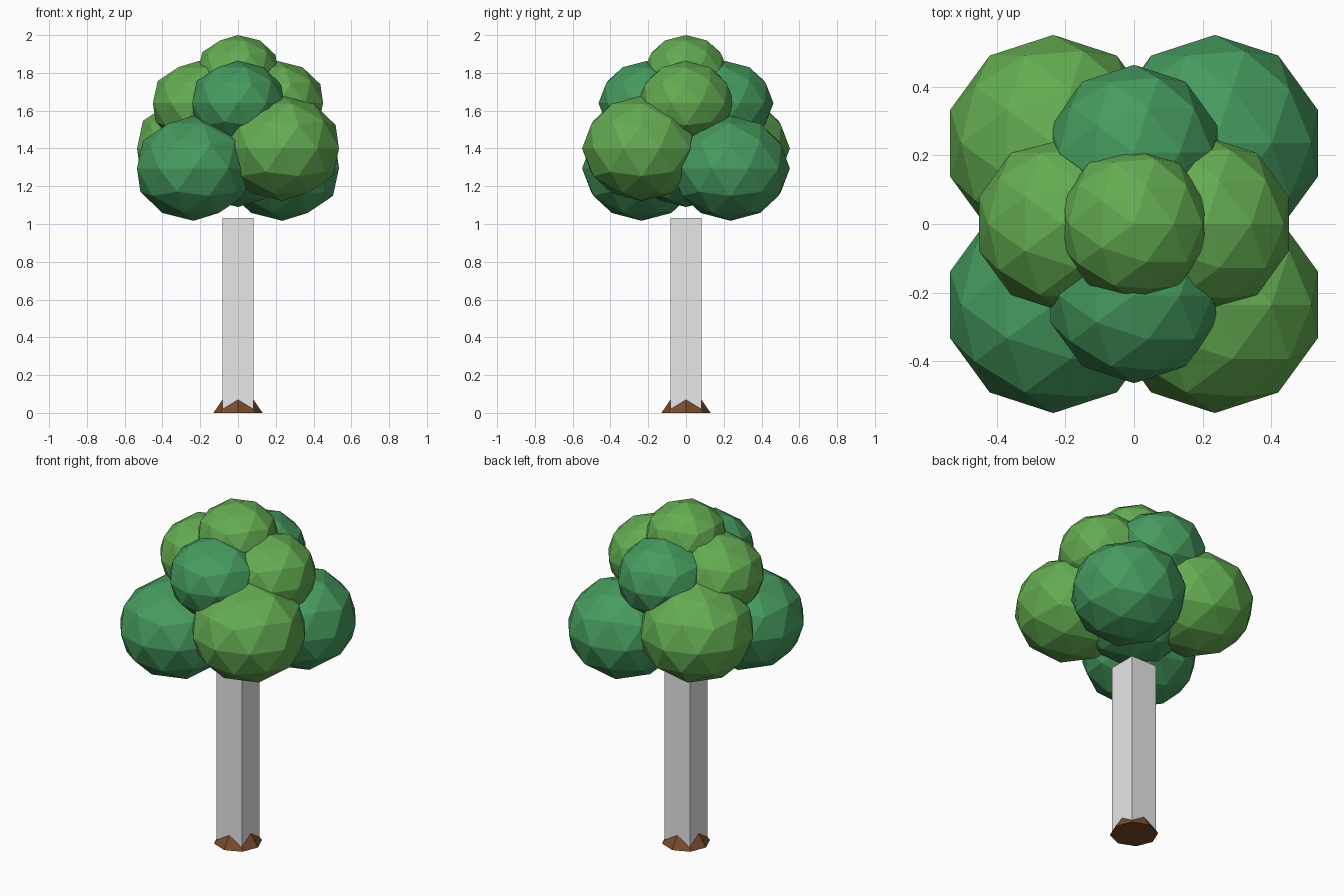
import bpy

if "Cube" in bpy.data.objects:
    bpy.data.objects.remove(bpy.data.objects["Cube"])


def material(name, rgb):
    mat = bpy.data.materials.new(name)
    mat.diffuse_color = (*rgb, 1.0)
    mat.use_nodes = True
    mat.node_tree.nodes["Principled BSDF"].inputs["Base Color"].default_value = mat.diffuse_color
    return mat


light = material("light_leaf_green", (0.127, 0.413, 0.084))
dark = material("dark_leaf_green", (0.061, 0.328, 0.114))
grey = material("pale_trunk", (0.8, 0.8, 0.8))
brown = material("earth_brown", (0.195, 0.07, 0.025))


def finish(name, mat):
    obj = bpy.context.object
    obj.name = name
    obj.data.materials.append(mat)
    return obj


def leaf_ball(name, location, radius, height, mat):
    """Faceted foliage clump, slightly squashed in z."""
    bpy.ops.mesh.primitive_ico_sphere_add(subdivisions=2, radius=1, location=location)
    obj = finish(name, mat)
    for v in obj.data.vertices:
        v.co.x *= radius
        v.co.y *= radius
        v.co.z *= height


# Square trunk
bpy.ops.mesh.primitive_cube_add(size=1, location=(0, 0, 0.517))
trunk = finish("trunk", grey)
for v in trunk.data.vertices:
    v.co.x *= 0.165
    v.co.y *= 0.165
    v.co.z *= 1.03

# Eight-sided mound of earth around the foot of the trunk
bpy.ops.mesh.primitive_cone_add(vertices=8, radius1=0.13, radius2=0, depth=0.19,
                                location=(0, 0, 0.095))
finish("earth_mound", brown)

# Lower ring: diagonal clumps, alternating colour and height
for sx in (-1, 1):
    for sy in (-1, 1):
        same = sx == sy
        leaf_ball("lower_foliage", (0.235 * sx, 0.235 * sy, 1.295 if same else 1.40),
                  0.315, 0.278, dark if same else light)

# Upper ring: light clumps at the sides, dark at front and back
for s in (-1, 1):
    leaf_ball("side_foliage", (0.208 * s, 0, 1.64), 0.255, 0.223, light)
    leaf_ball("front_back_foliage", (0, 0.208 * s, 1.64), 0.255, 0.223, dark)

# Crown and inner core
leaf_ball("crown_foliage", (0, 0, 1.81), 0.222, 0.19, light)
leaf_ball("core_foliage", (0, 0, 1.38), 0.33, 0.29, dark)
